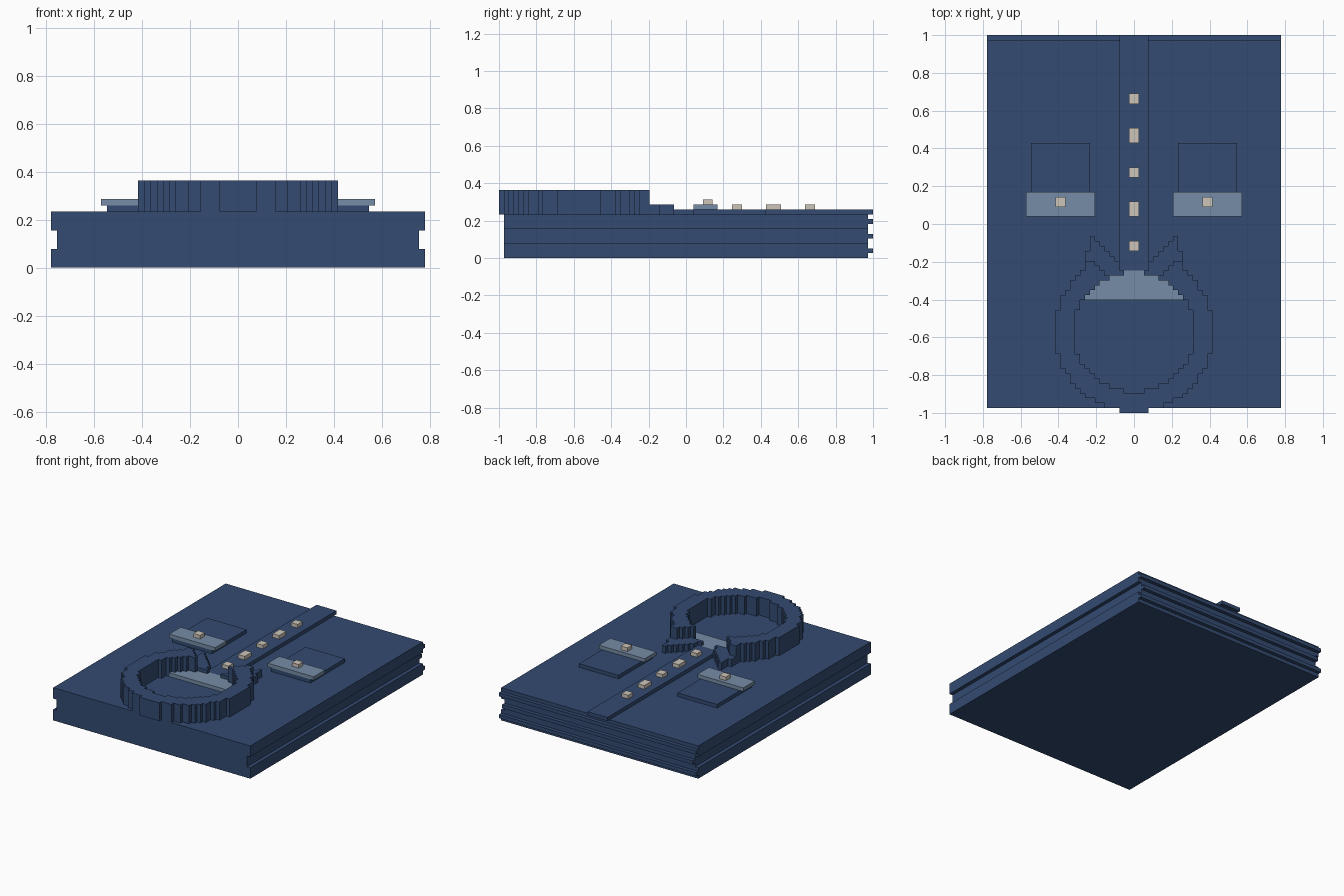
import bpy, bmesh

U = 2 / 77          # one block of the stepped grid
FLOOR = 9           # top of the folded body, in blocks

if "Cube" in bpy.data.objects:
    bpy.data.objects.remove(bpy.data.objects["Cube"])


def material(name, color):
    m = bpy.data.materials.new(name)
    m.use_nodes = True
    m.diffuse_color = (*color, 1)
    m.node_tree.nodes["Principled BSDF"].inputs["Base Color"].default_value = (*color, 1)
    return m


NAVY = material("navy cloth", (0.034, 0.070, 0.170))
PALE = material("pale blue cloth", (0.181, 0.262, 0.380))
CREAM = material("cream button", (0.61, 0.56, 0.49))


def finish(name, bm, mat):
    bmesh.ops.recalc_face_normals(bm, faces=bm.faces)
    mesh = bpy.data.meshes.new(name)
    bm.to_mesh(mesh)
    bm.free()
    mesh.materials.append(mat)
    bpy.context.collection.objects.link(bpy.data.objects.new(name, mesh))


def extrude(bm, faces, offset):
    new = bmesh.ops.extrude_face_region(bm, geom=faces)["geom"]
    verts = [g for g in new if isinstance(g, bmesh.types.BMVert)]
    bmesh.ops.translate(bm, verts=verts, vec=offset)


def box(name, x, y, z, mat):
    """Box from block ranges; y counts from the front edge."""
    bm = bmesh.new()
    bmesh.ops.create_cube(bm, size=1)
    for v in bm.verts:
        v.co = (x[v.co.x > 0] * U, y[v.co.y > 0] * U - 1, z[v.co.z > 0] * U)
    finish(name, bm, mat)


def blocks(name, rule, z0, z1, mat):
    """Solid made of every grid cell (distance from middle, row) the rule accepts."""
    bm = bmesh.new()
    for i in range(-18, 18):
        for j in range(38):
            if rule(abs(i + 0.5), j):
                corners = [(i, j), (i + 1, j), (i + 1, j + 1), (i, j + 1)]
                bm.faces.new([bm.verts.new((a * U, b * U - 1, z0 * U)) for a, b in corners])
    bmesh.ops.remove_doubles(bm, verts=bm.verts, dist=U / 10)
    extrude(bm, bm.faces[:], (0, 0, (z1 - z0) * U))
    bmesh.ops.recalc_face_normals(bm, faces=bm.faces)
    bmesh.ops.dissolve_limit(bm, angle_limit=0.01, verts=bm.verts, edges=bm.edges)
    finish(name, bm, mat)


# Folded body with a groove along each side
half = [(30, 0), (30, 3), (29, 3), (29, 6), (30, 6), (30, FLOOR)]
outline = half + [(-x, z) for x, z in reversed(half)]
bm = bmesh.new()
face = bm.faces.new([bm.verts.new((x * U, U - 1, z * U)) for x, z in outline])
extrude(bm, [face], (0, 75 * U, 0))
finish("folded_body", bm, NAVY)

# Fold layers showing at the back
for n, (z, w) in enumerate([(1, 30), (4, 29), (7, 30)]):
    box(f"back_fold_{n + 1}", (-w, w), (76, 77), (z, z + 1), NAVY)

# Button placket and its buttons
box("placket", (-3, 3), (29, 77), (FLOOR, FLOOR + 1), NAVY)
for n, (a, b) in enumerate([(33, 35), (40, 43), (48, 50), (55, 58), (63, 65)]):
    box(f"placket_button_{n + 1}", (-1, 1), (a, b + 0.05), (FLOOR + 1, FLOOR + 2), CREAM)

# Chest pockets with flaps and buttons
for side, s in (("left", 1), ("right", -1)):
    def span(a, b):
        return sorted((s * a, s * b))
    box(f"{side}_pocket", span(9, 21), (40, 55), (FLOOR, FLOOR + 1), NAVY)
    box(f"{side}_pocket_flap", span(8, 22), (40, 45), (FLOOR + 1, FLOOR + 2), PALE)
    box(f"{side}_pocket_button", span(14, 16), (42, 44), (FLOOR + 2, FLOOR + 3), CREAM)


# Stand-up collar: a stepped ring, opened in a V above the placket
def inside(x, j, radius):
    return x * x + (j - 16) ** 2 <= radius ** 2


def in_collar(x, j):
    ring = inside(x, j, 16.2) and not inside(x, j, 12.2)
    tip = j == 30 and x < 10
    return (ring or tip) and j <= 30 and x > j - 22


def in_point(x, j):
    inner = max(3, j - 27) if j > 28 else 0
    outer = 10 if j < 33 else 9
    return 26 <= j <= 35 and inner < x < outer and not inside(x, j, 12.2) and not in_collar(x, j)


blocks("collar", in_collar, FLOOR, FLOOR + 5, NAVY)
blocks("collar_points", in_point, FLOOR, FLOOR + 2, NAVY)
blocks("neck_lining", lambda x, j: j >= 23 and inside(x, j, 12.2), FLOOR, FLOOR + 1, PALE)
